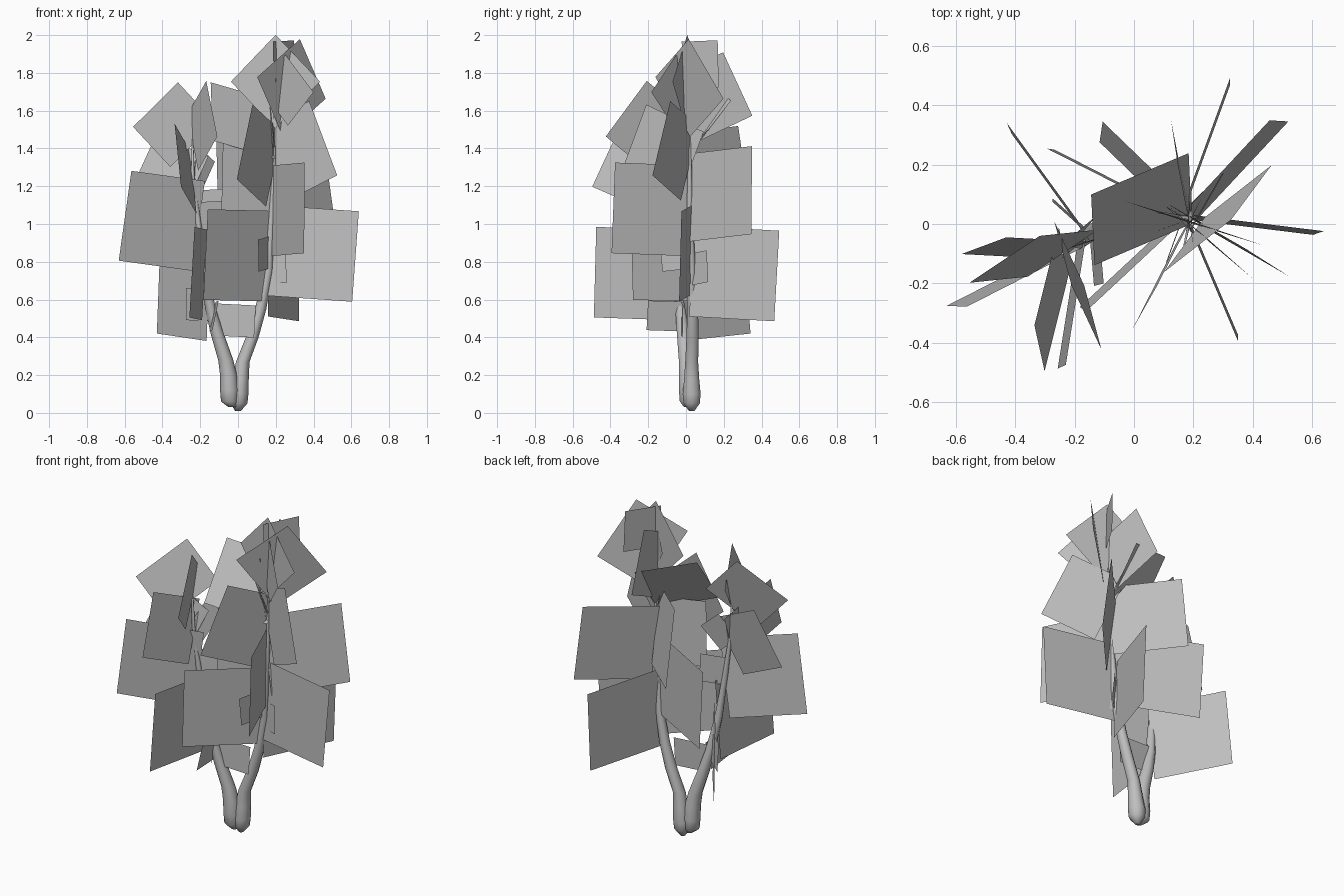
import bpy, bmesh
from math import radians, sin, cos
from mathutils import Vector

cube = bpy.data.objects.get("Cube")
if cube:
    bpy.data.objects.remove(cube, do_unlink=True)

grey = bpy.data.materials.new("plain_grey")
grey.use_nodes = True
colour = (0.52, 0.52, 0.52, 1)
grey.diffuse_color = colour
grey.node_tree.nodes["Principled BSDF"].inputs["Base Color"].default_value = colour


def finish(name, bm):
    mesh = bpy.data.meshes.new(name)
    bm.to_mesh(mesh)
    bm.free()
    obj = bpy.data.objects.new(name, mesh)
    bpy.context.collection.objects.link(obj)
    mesh.materials.append(grey)
    return obj


def stem(name, path, sides=10):
    """Tapered tube through points of x, y, z, radius."""
    bm = bmesh.new()
    rings = []
    for x, y, z, r in path:
        angles = [radians(360 * i / sides) for i in range(sides)]
        rings.append([bm.verts.new((x + r * cos(a), y + r * sin(a), z)) for a in angles])
    for low, high in zip(rings, rings[1:]):
        for i in range(sides):
            j = (i + 1) % sides
            bm.faces.new((low[i], low[j], high[j], high[i]))
    bm.faces.new(rings[0][::-1])
    bm.faces.new(rings[-1])
    obj = finish(name, bm)
    for p in obj.data.polygons:
        p.use_smooth = True


def point_on(path, z):
    for a, b in zip(path, path[1:]):
        if a[2] <= z <= b[2]:
            t = (z - a[2]) / (b[2] - a[2])
            return Vector(a[:3]).lerp(Vector(b[:3]), t)
    return Vector((path[-1][0], path[-1][1], z))


def leaf_cards(name, path, cards):
    """Flat cards growing off a stem: z, heading, pitch, roll, length, width."""
    bm = bmesh.new()
    for z, heading, pitch, roll, length, width in cards:
        h, p, r = radians(heading), radians(pitch), radians(roll)
        u = Vector((cos(h) * cos(p), sin(h) * cos(p), sin(p)))
        side = Vector((-sin(h), cos(h), 0))
        v = u.cross(side) * cos(r) + side * sin(r)
        base, half = point_on(path, z), v * width / 2
        tip = base + u * length
        bm.faces.new([bm.verts.new(c) for c in (base - half, tip - half, tip + half, base + half)])
    finish(name, bm)


# Two stems with swollen feet
left_path = [(0, .03, .01, .015), (.005, .03, .05, .045), (.005, .03, .1, .05), (.015, .03, .18, .042),
             (.025, .03, .27, .036), (.075, .035, .4, .034), (.12, .035, .55, .03), (.16, .03, .75, .024),
             (.175, .02, 1, .018), (.19, .02, 1.25, .012), (.19, .02, 1.5, .006), (.19, -.02, 1.7, .003)]
right_path = [(-.03, .01, .03, .02), (-.045, .01, .06, .045), (-.045, .01, .12, .05),
              (-.05, .005, .2, .045), (-.065, 0, .28, .04), (-.11, -.015, .42, .035), (-.145, -.03, .55, .028),
              (-.18, -.06, .75, .022), (-.21, -.08, 1, .016), (-.24, -.09, 1.25, .01), (-.24, -.1, 1.45, .004)]
stem("left_stem", left_path)
stem("right_stem", right_path)

# Fine twigs near the top of the taller stem
start = (.19, .02, 1.4, .006)
back_twig = [start, (.19, .12, 1.5, .003)]
front_twig = [start, (.17, -.07, 1.62, .003)]
inner_twig = [start, (.08, .04, 1.63, .003)]
stem("back_twig", back_twig)
stem("front_twig", front_twig)
stem("inner_twig", inner_twig)
leaf_cards("back_twig_leaf", back_twig, [(1.5, 203, 15, -35, .37, .39)])
leaf_cards("front_twig_leaf", front_twig, [(1.62, 38, 35, -9, .35, .39)])
leaf_cards("inner_twig_leaf", inner_twig, [(1.63, -17, 45, 1, .35, .35)])

# Large and small foliage cards on the taller stem
leaf_cards("left_foliage", left_path, [
    (.86, -7, -4, 2, .46, .48), (.83, 223, 1, 3, .46, .48), (1.07, -67, 2, 1, .44, .48),
    (1.32, -30, 24, 1, .33, .43), (1.14, 47, 5, 6, .45, .47), (.75, 70, -3, 1, .48, .48),
    (.96, 153, -3, 1, .51, .48), (1.25, 136, 5, 7, .42, .47), (1.29, 243, 23, 1, .37, .43),
    (1.61, 101, 25, 1, .31, .37), (1.84, 60, 2, 1, .22, .25), (1.62, -40, 45, 1, .25, .28),
    (1.22, 200, 1, 1, .29, .4), (.76, 45, 8, 4, .12, .17), (.77, -20, 2, 1, .1, .17),
    (.85, 250, -6, 1, .17, .17)])

# Foliage cards on the shorter stem
leaf_cards("right_foliage", right_path, [
    (.99, 207, 7, 4, .44, .48), (.62, 126, 5, 1, .45, .48), (.73, 261, 2, 3, .43, .48),
    (1.22, 256, 23, -11, .37, .37), (1.43, -65, 37, 6, .3, .37), (1.42, 186, 47, -21, .29, .37),
    (1.19, 177, 24, -10, .3, .37), (.57, 138, 2, 3, .17, .17), (.51, -85, 2, 12, .18, .16),
    (.495, 2, -3, 1, .22, .17), (1.03, 20, 3, 1, .15, .17), (1.2, 50, 55, 8, .2, .12)])
